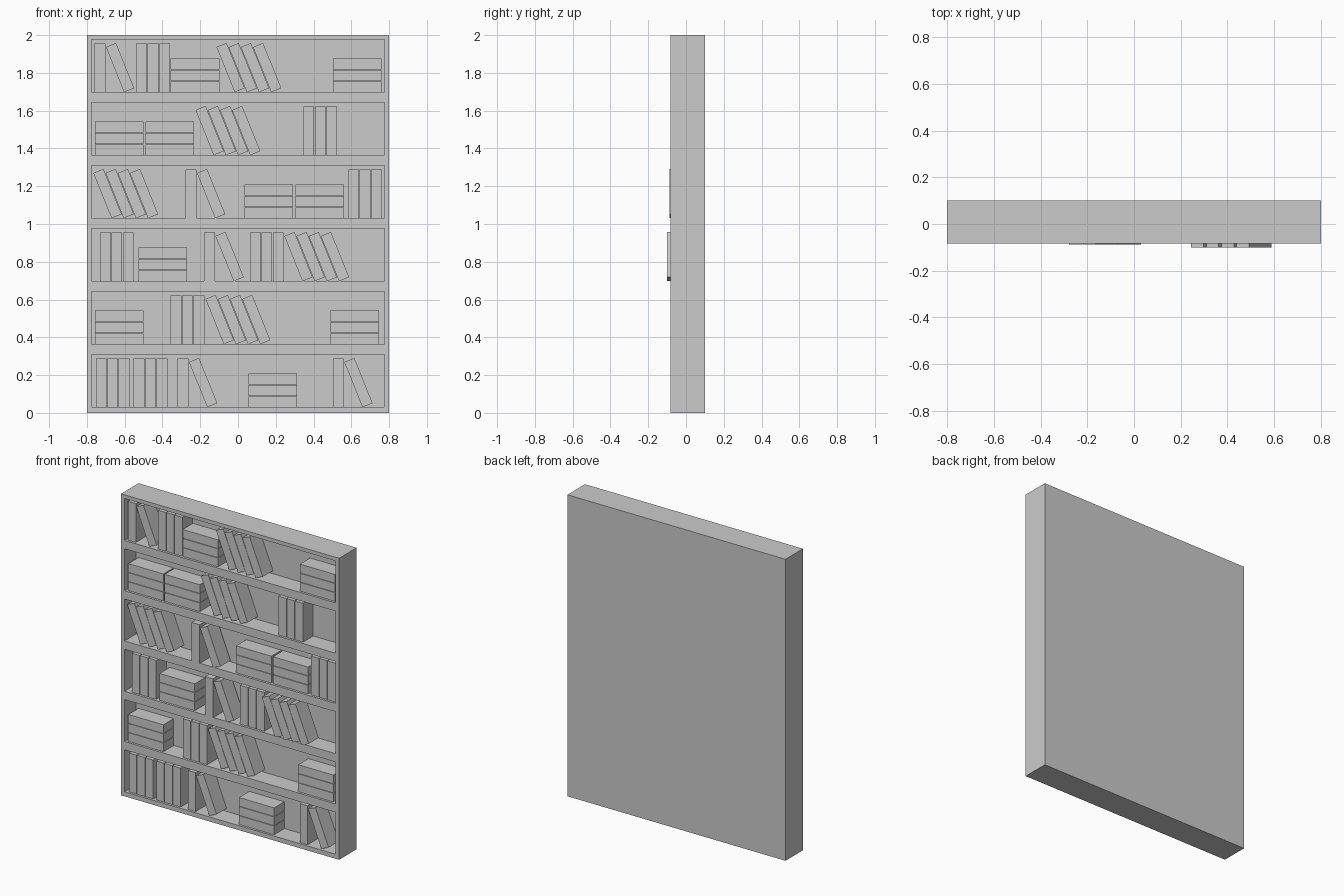
import bpy
from math import radians, sin, cos
from mathutils import Matrix, Vector

if "Cube" in bpy.data.objects:
    bpy.data.objects.remove(bpy.data.objects["Cube"])

FRONT, BACK, PANEL = -0.083, 0.10, 0.04     # case front, case back, inner back wall
T, L, D = 0.0575, 0.258, 0.106              # book thickness, length, depth
STEP = 0.0605                               # spacing of neighbouring books
TILT = radians(22)


def box(name, x0, x1, y0, y1, z0, z1):
    bpy.ops.mesh.primitive_cube_add(size=1)
    o = bpy.context.object
    o.name = name
    o.data.transform(Matrix.Translation(((x0 + x1) / 2, (y0 + y1) / 2, (z0 + z1) / 2))
                     @ Matrix.Diagonal((x1 - x0, y1 - y0, z1 - z0, 1)))
    return o


# Book helpers: x is the left edge, z the shelf floor, y the front face
def upright(x, z, y):
    box("upright_book", x, x + T, y, y + D, z, z + L)


def flat(x, z, y):
    box("flat_book", x, x + L, y, y + D, z, z + T)


def leaning(x, z, y):
    o = box("leaning_book", 0, T, 0, D, 0, L)
    o.data.transform(Matrix.Translation(Vector((x + L * sin(TILT), y, z)))
                     @ Matrix.Rotation(-TILT, 4, 'Y'))


# Groups of books
def triple(x, z, y):
    for i in range(3):
        upright(x + i * STEP, z, y)


def stack(x, z, y):
    for i in range(3):
        flat(x, z + i * STEP, y)


def pair(x, z, y):
    upright(x, z, y)
    leaning(x + STEP, z, y)


def row(x, z, y):
    for i in range(4):
        leaning(x + i * 0.0645, z, y)


# Case: solid block with six compartments cut into the front
case = box("bookcase", -0.8, 0.8, FRONT, BACK, 0, 2)
floors = [0.030 + 0.3335 * k for k in range(6)]
for z in floors:
    cutter = box("compartment_cutter", -0.775, 0.775, FRONT - 0.1, PANEL, z, z + 0.278)
    cutter.hide_render = True
    mod = case.modifiers.new("compartment", 'BOOLEAN')
    mod.operation, mod.solver, mod.object = 'DIFFERENCE', 'EXACT', cutter
    bpy.context.view_layer.objects.active = case
    bpy.ops.object.modifier_apply(modifier=mod.name)
    bpy.data.objects.remove(cutter)

# Contents of each shelf, bottom to top: (group, left edge, front face)
Y, OUT, FAR = -0.068, -0.088, -0.1
shelves = [
    [(triple, -0.753, Y), (triple, -0.552, Y), (pair, -0.32, Y), (stack, 0.055, Y), (pair, 0.502, Y)],
    [(stack, -0.758, Y), (triple, -0.357, Y), (row, -0.172, Y), (stack, 0.489, Y)],
    [(triple, -0.731, Y), (stack, -0.528, Y), (pair, -0.18, OUT), (triple, 0.063, Y), (row, 0.245, FAR)],
    [(row, -0.766, Y), (pair, -0.278, OUT), (stack, 0.034, Y), (stack, 0.304, Y), (triple, 0.584, Y)],
    [(stack, -0.758, Y), (stack, -0.491, Y), (row, -0.225, Y), (triple, 0.346, Y)],
    [(pair, -0.76, Y), (triple, -0.539, Y), (stack, -0.357, Y), (row, -0.114, Y), (stack, 0.502, Y)],
]
for z, groups in zip(floors, shelves):
    for make, x, y in groups:
        make(x, z, y)
